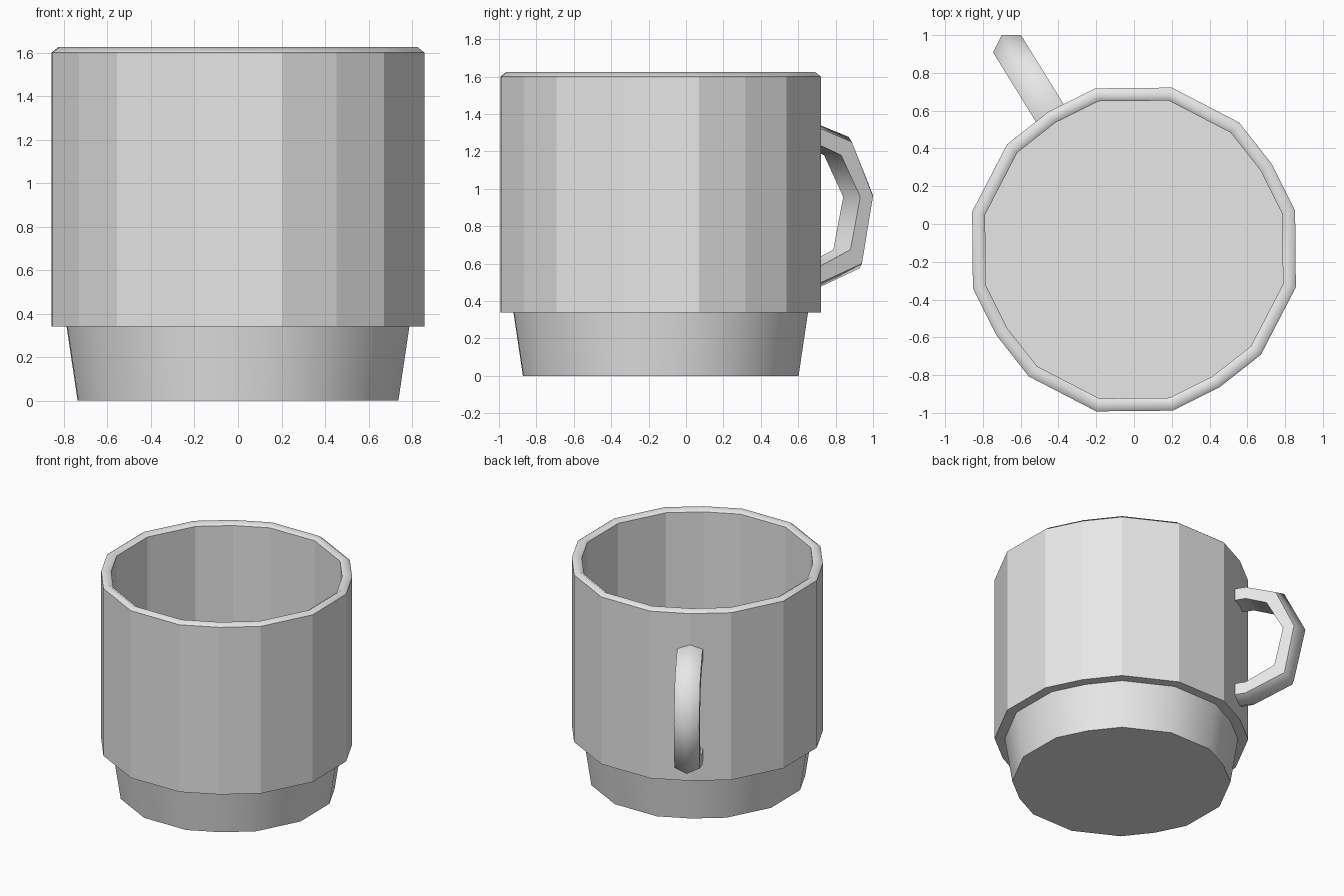
import bpy, bmesh
from mathutils import Vector

old = bpy.data.objects.get("Cube")
if old:
    bpy.data.objects.remove(old, do_unlink=True)

CENTRE = Vector((0, -0.135, 0))

clay = bpy.data.materials.new("light_grey")
clay.use_nodes = True
GREY = (0.8, 0.8, 0.8, 1)
clay.diffuse_color = GREY
clay.node_tree.nodes["Principled BSDF"].inputs["Base Color"].default_value = GREY


def loft(name, rings, group, smooth):
    """Skin closed rings, cap both ends, keep edges sharp between face groups."""
    bm = bmesh.new()
    layer = bm.faces.layers.int.new("group")
    rows = [[bm.verts.new(p) for p in ring] for ring in rings]
    n = len(rows[0])
    for i, (a, b) in enumerate(zip(rows, rows[1:])):
        for j in range(n):
            k = (j + 1) % n
            face = bm.faces.new((a[j], a[k], b[k], b[j]))
            face[layer] = group(i, j)
            face.smooth = face[layer] in smooth
    for row in (rows[0], rows[-1]):
        bm.faces.new(row)[layer] = -1
    bmesh.ops.recalc_face_normals(bm, faces=bm.faces)
    for edge in bm.edges:
        edge.smooth = len({f[layer] for f in edge.link_faces}) == 1
    mesh = bpy.data.meshes.new(name)
    bm.to_mesh(mesh)
    bm.free()
    mesh.attributes.remove(mesh.attributes["group"])
    mesh.materials.append(clay)
    obj = bpy.data.objects.new(name, mesh)
    bpy.context.collection.objects.link(obj)
    return obj


# Cup outline: one uneven quarter repeated by quarter turns
outline = [(0.2, 0.857), (0.557, 0.672), (0.73, 0.452), (0.853, 0.205)]
for _ in range(3):
    outline += [(y, -x) for x, y in outline[-4:]]


def cup_ring(scale, z):
    return [CENTRE + Vector((x * scale, y * scale, z)) for x, y in outline]


# Cup: tapered foot, step, outer wall, rounded rim, inner wall
profile = [(0.86, 0), (0.919, 0.34), (1, 0.34), (1, 1.6),
           (0.963, 1.625), (0.92, 1.6), (0.92, 0.4)]
bands = ["foot", "step", "wall", "rim", "rim", "inside"]
ids = {"foot": 1, "step": 2, "wall": 3, "rim": 4, "inside": 5}
loft("cup", [cup_ring(s, z) for s, z in profile],
     lambda i, j: ids[bands[i]], {ids["foot"], ids["rim"]})

# Handle: ridged section swept outward from the wall, (reach, height) per line
out = Vector((-0.525, 0.851, 0))
side = Vector((0.851, 0.525, 0)) * 0.087
inner = [(0.83, 1.24), (0.93, 1.24), (1.08, 1.18), (1.2, 0.957),
         (1.138, 0.675), (0.93, 0.578), (0.83, 0.578)]
shoulder = [(0.83, 1.33), (0.93, 1.33), (1.147, 1.25), (1.28, 0.96),
            (1.21, 0.6), (0.93, 0.49), (0.83, 0.49)]
ridge = [(0.83, 1.365), (0.93, 1.365), (1.18, 1.278), (1.334, 0.965),
         (1.25, 0.575), (0.93, 0.447), (0.83, 0.447)]


def handle_point(rz, offset):
    return CENTRE + out * rz[0] + side * offset + Vector((0, 0, rz[1]))


sections = [[handle_point(a, 1), handle_point(b, 1), handle_point(c, 0),
             handle_point(b, -1), handle_point(a, -1)]
            for a, b, c in zip(inner, shoulder, ridge)]
handle_groups = [1, 2, 2, 3, 4]
loft("handle", sections, lambda i, j: handle_groups[j], {2, 4})
